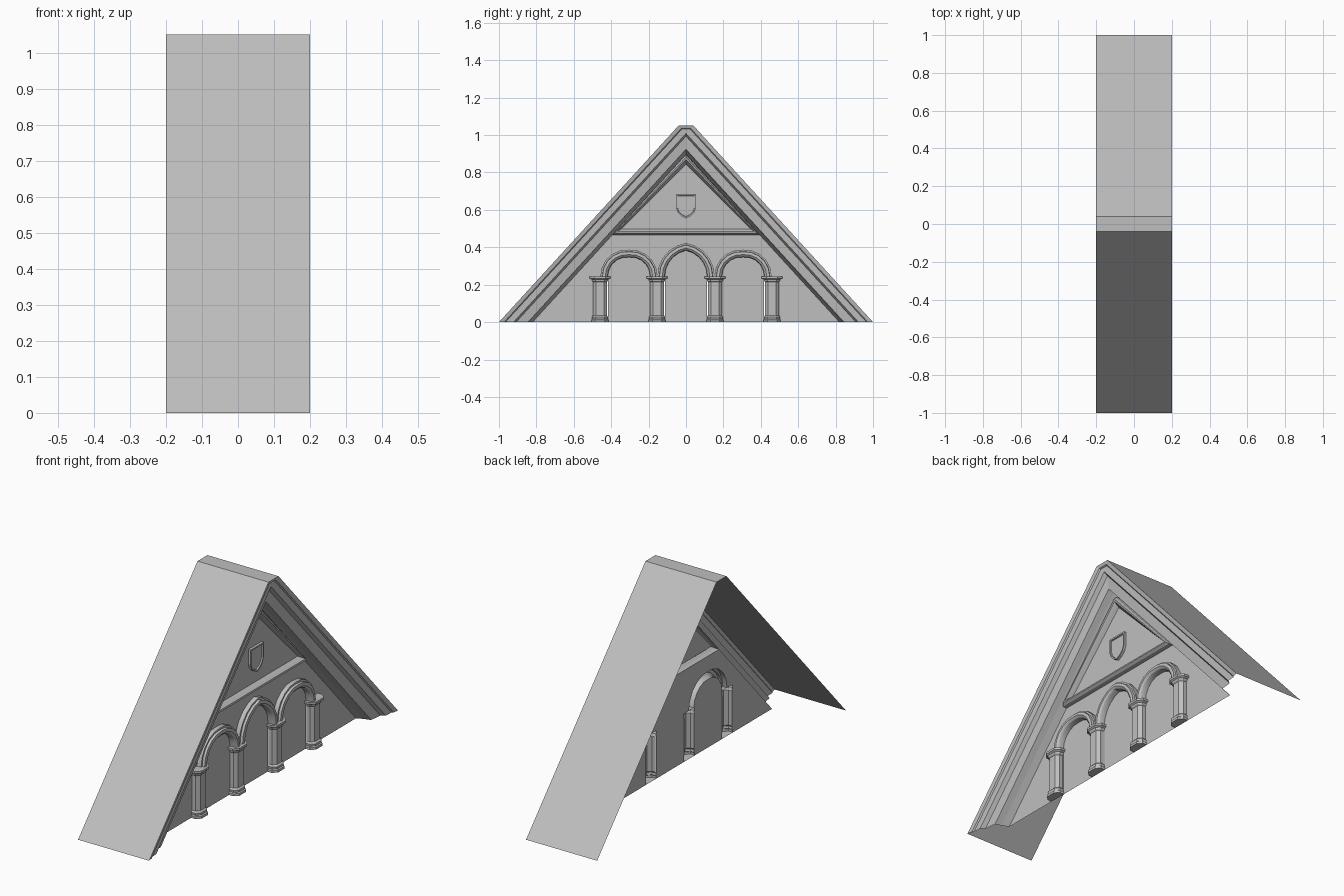
import bpy, bmesh, math

cube = bpy.data.objects.get("Cube")
if cube:
    bpy.data.objects.remove(cube)

GREY = (0.52, 0.52, 0.52, 1)
stone = bpy.data.materials.new("grey_stone")
stone.use_nodes = True
stone.diffuse_color = GREY
stone.node_tree.nodes["Principled BSDF"].inputs["Base Color"].default_value = GREY

WALL = 0.09      # depth of the wall plane
FIELD = 0.095    # depth of the pediment panel
SPRING = 0.245   # height where the arches start
SLOPE = 1.094    # pitch of the roof
SHAFT = 0.037    # half width of a column shaft


def loft(name, rows, closed=False, first=False, last=False, facing=(1, 0, 0)):
    """Skin a list of point rows, optionally filling the first and last row."""
    bm = bmesh.new()
    grid = [[bm.verts.new(p) for p in row] for row in rows]
    n = len(rows[0])
    for a, b in zip(grid, grid[1:]):
        for i in range(n if closed else n - 1):
            j = (i + 1) % n
            bm.faces.new((a[i], a[j], b[j], b[i]))
    if first:
        bm.faces.new(grid[0])
    if last:
        bm.faces.new(grid[-1])
    bmesh.ops.recalc_face_normals(bm, faces=bm.faces)
    bm.normal_update()
    # turn the open shell towards its visible side
    if sum(sum(f.normal[k] * facing[k] for k in range(3)) * f.calc_area() for f in bm.faces) < 0:
        bmesh.ops.reverse_faces(bm, faces=bm.faces)
    mesh = bpy.data.meshes.new(name)
    bm.to_mesh(mesh)
    bm.free()
    mesh.materials.append(stone)
    obj = bpy.data.objects.new(name, mesh)
    bpy.context.collection.objects.link(obj)
    return obj


def flat(name, outline, x):
    return loft(name, [[(x, y, z) for y, z in outline]], last=True)


def arch_line(centre, half, rise, steps=5):
    """Pointed arch of two arcs, from -y to +y."""
    radius = (half ** 2 + rise ** 2) / (2 * half)
    end = math.atan2(rise, radius - half)
    right = [(half - radius + radius * math.cos(end * i / steps),
              SPRING + radius * math.sin(end * i / steps)) for i in range(steps + 1)]
    left = [(-y, z) for y, z in right[:-1]]
    return [(centre + y, z) for y, z in left + right[::-1]]


def chevron(a, x):
    """Gable line that meets the ground at y = +-a, blunted near the ridge."""
    top = max(0.0005, 0.04 - (1 - a) * 0.5)
    z = (a - top) * SLOPE
    return [(x, -a, 0), (x, -top, z), (x, top, z), (x, a, 0)]


# Roof sheet and the stepped moulding under its front edge
loft("roof", [chevron(1, -0.2), chevron(1, 0.2)], facing=(0, 0, 1))
MOULDING = [(1, 0.2), (0.972, 0.195), (0.965, 0.188), (0.922, 0.186), (0.908, 0.165),
            (0.845, 0.158), (0.835, 0.125), (0.82, WALL)]
loft("raking_moulding", [chevron(a, x) for a, x in MOULDING])

# Arches: centre position, half width, rise
ARCHES = [(-0.305, 0.153, 0.142), (0, 0.153, 0.178), (0.305, 0.153, 0.142)]
BAND = [(0, WALL), (0, 0.113), (0.009, 0.113), (0.011, 0.125), (0.026, 0.127),
        (0.036, 0.119), (0.04, 0.108), (0.04, WALL)]
names = ["right_arch", "middle_arch", "left_arch"]
contour = []
for name, (c, w, h) in zip(names, ARCHES):
    loft(name, [[(x, y, z) for y, z in arch_line(c, w - o, h - o)] for o, x in BAND])
    inner = arch_line(c, w - 0.04, h - 0.04)
    flat(name + "_panel", [(inner[0][0], 0)] + inner + [(inner[-1][0], 0)], WALL)
    contour += arch_line(c, w, h)

# Wall around the arcade
edge = 0.46 + SHAFT
flat("wall", [(-0.82, 0), (-edge, 0), (-edge, SPRING)] + contour
     + [(edge, SPRING), (edge, 0), (0.82, 0), (0.395, 0.465), (-0.395, 0.465)], WALL)

# Columns: height, half width, projection of each ring
RINGS = [(0, 0.046, 0.045), (0.012, 0.046, 0.045), (0.016, 0.042, 0.04), (0.028, 0.044, 0.042),
         (0.036, SHAFT, 0.034), (0.215, SHAFT, 0.034), (0.22, 0.042, 0.039),
         (0.228, 0.044, 0.041), (0.234, 0.055, 0.049), (SPRING, 0.055, 0.049)]
for i, y in enumerate((-0.46, -0.155, 0.155, 0.46)):
    rows = []
    for z, w, d in RINGS:
        plan = [(-w, 0), (-w, d * 0.55), (-w * 0.55, d), (w * 0.55, d), (w, d * 0.55), (w, 0)]
        rows.append([(WALL + px, y + py, z) for py, px in plan])
    loft(f"column_{i + 1}", rows, first=True, last=True)

# Pediment frame with a rounded rail, and its panel
OUTER = [(-0.395, 0.465), (0.395, 0.465), (0, 0.897)]
INNER = [(-0.345, 0.499), (0.345, 0.499), (0, 0.845)]
FRAME = [(0, WALL), (0.03, 0.112), (0.3, 0.124), (0.55, 0.122), (0.8, 0.108), (1, FIELD)]
loft("pediment_frame", [[(x, a + (c - a) * t, b + (d - b) * t)
                         for (a, b), (c, d) in zip(OUTER, INNER)] for t, x in FRAME], closed=True)
flat("pediment_panel", INNER, FIELD)

# Shield with a raised rim
half = [(0.053, 0.065), (0.053, -0.01), (0.044, -0.035), (0.025, -0.053)]
shield = half + [(0, -0.066)] + [(-y, z) for y, z in reversed(half)]
RIM = [(1, FIELD), (1, 0.108), (0.88, 0.108), (0.85, 0.101)]
loft("shield", [[(x, y * s, 0.62 + z * s) for y, z in shield] for s, x in RIM],
     closed=True, last=True)

# Soften the rounded parts, keeping real edges sharp
bpy.ops.object.select_all(action="DESELECT")
for obj in bpy.context.collection.objects:
    if obj.type == "MESH" and obj.name.endswith("_arch"):
        obj.select_set(True)
        bpy.context.view_layer.objects.active = obj
bpy.ops.object.shade_smooth_by_angle(angle=math.radians(25))
